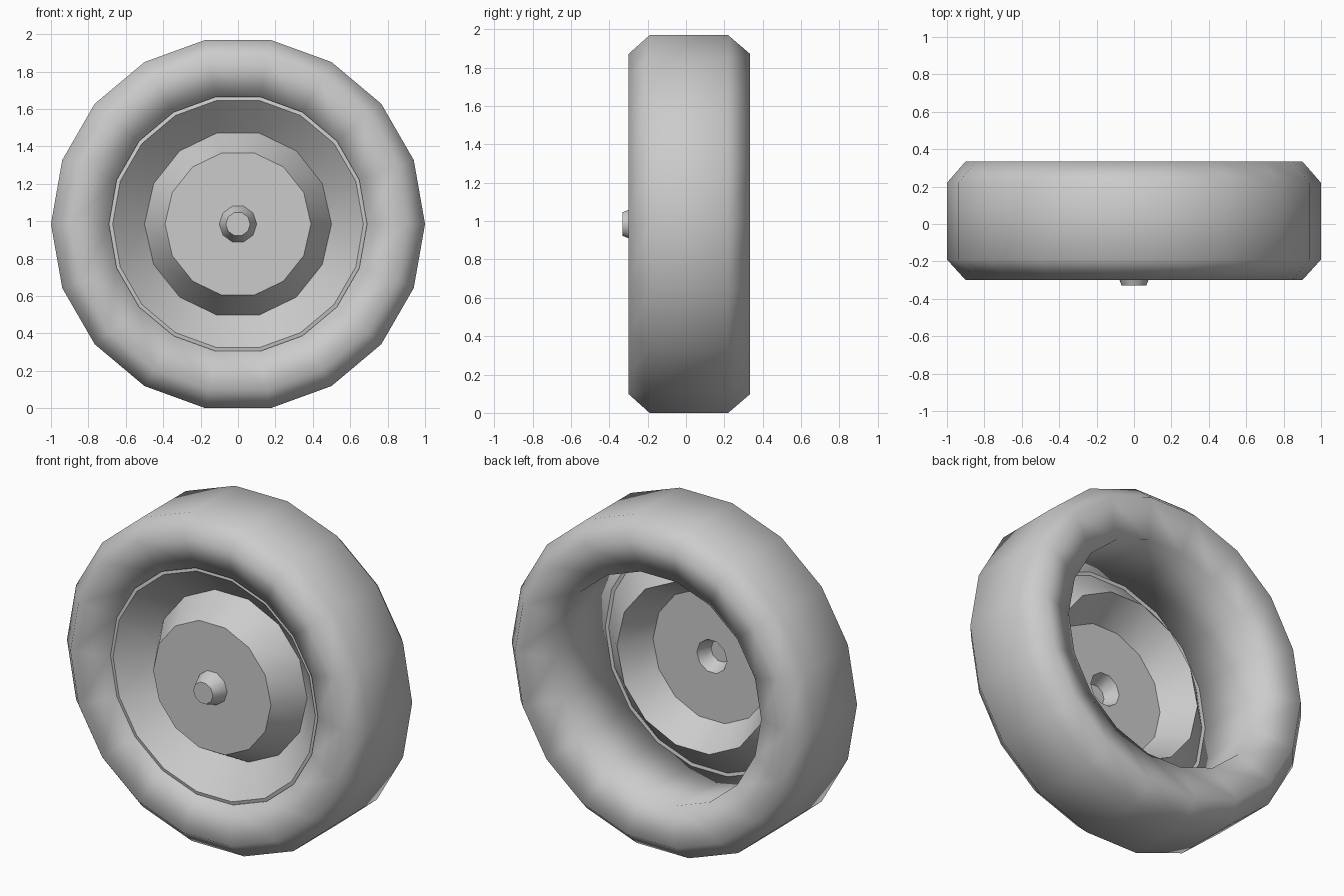
import bpy, bmesh, math

cube = bpy.data.objects.get("Cube")
if cube:
    bpy.data.objects.remove(cube, do_unlink=True)

AXLE_Z = math.cos(math.radians(10))  # 18-sided tyre stands on a flat

grey = bpy.data.materials.new("plain grey")
grey.use_nodes = True
grey.diffuse_color = (0.6, 0.6, 0.6, 1)
bsdf = grey.node_tree.nodes["Principled BSDF"]
bsdf.inputs["Base Color"].default_value = (0.6, 0.6, 0.6, 1)
bsdf.inputs["Roughness"].default_value = 0.8


def add_ring(bm, radius, y, sides):
    """Closed polygon of edges around the axle."""
    verts = []
    for i in range(sides):
        a = math.tau * i / sides
        verts.append(bm.verts.new((radius * math.cos(a), y, AXLE_Z + radius * math.sin(a))))
    edges = [bm.edges.new((verts[i], verts[(i + 1) % sides])) for i in range(sides)]
    return verts, edges


def lathe(name, profile, angle, closed=False, cap=False):
    """Bridge rings of (radius, y, sides); optionally close the loop or cap the last ring."""
    bm = bmesh.new()
    rings = [add_ring(bm, *p) for p in profile]
    pairs = list(zip(rings, rings[1:]))
    if closed:
        pairs.append((rings[-1], rings[0]))
    for a, b in pairs:
        bmesh.ops.bridge_loops(bm, edges=a[1] + b[1])
    bmesh.ops.recalc_face_normals(bm, faces=bm.faces[:])
    if cap:
        end = bm.faces.new(rings[-1][0])
        bmesh.ops.recalc_face_normals(bm, faces=bm.faces[:])
        end.normal_update()
        if end.normal.y > 0:
            bmesh.ops.reverse_faces(bm, faces=bm.faces[:])
    mesh = bpy.data.meshes.new(name)
    bm.to_mesh(mesh)
    bm.free()
    mesh.materials.append(grey)
    obj = bpy.data.objects.new(name, mesh)
    bpy.context.collection.objects.link(obj)
    bpy.ops.object.select_all(action="DESELECT")
    obj.select_set(True)
    bpy.context.view_layer.objects.active = obj
    if angle is None:
        bpy.ops.object.shade_smooth()
    else:
        bpy.ops.object.shade_smooth_by_angle(angle=math.radians(angle))
    return obj


# Tyre: closed band with bevelled shoulders and dished sidewalls
lathe("tyre", [
    (0.69, -0.23, 18), (0.9, -0.30, 18), (1.0, -0.19, 18),
    (1.0, 0.22, 18), (0.9, 0.335, 18), (0.68, 0.26, 18),
], None, closed=True)

# Rim: thin dish with a lip, a recessed ring, a raised disc and a hollow axle boss
lathe("rim", [
    (0.695, -0.22, 18), (0.67, -0.225, 18), (0.50, -0.06, 14),
    (0.39, -0.245, 14), (0.10, -0.245, 10), (0.065, -0.33, 10),
], 40, cap=True)
